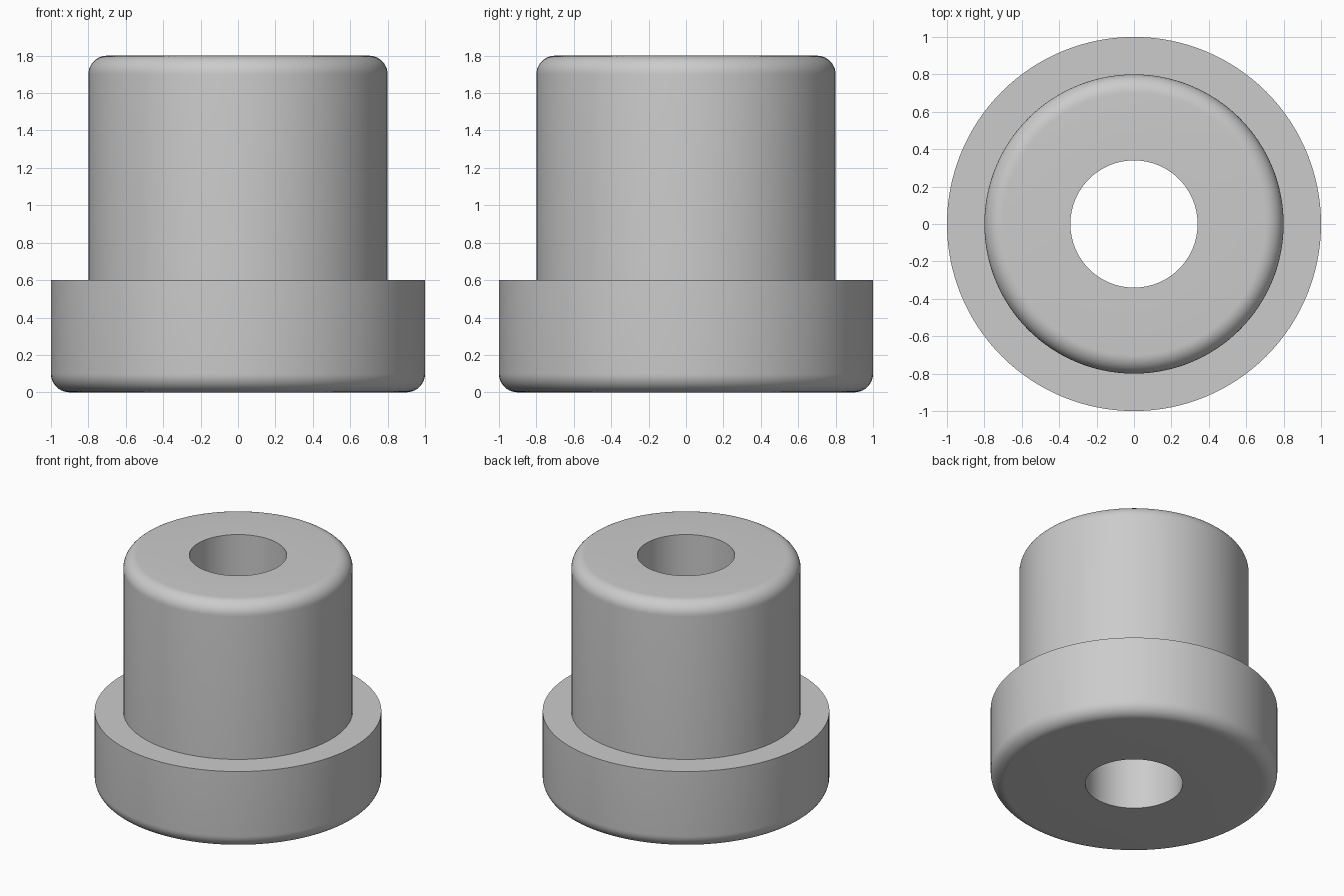
import bpy
import bmesh
from math import cos, sin, pi, radians

SEGMENTS = 128
BORE, BARREL, FLANGE = 0.34, 0.8, 1.0
FLANGE_TOP, HEIGHT, FILLET = 0.6, 1.8, 0.1

cube = bpy.data.objects.get("Cube")
if cube:
    bpy.data.objects.remove(cube, do_unlink=True)


def arc(cx, cz, radius, start, end, steps=10):
    """Points of a fillet in the radius-height plane."""
    angles = [radians(start + (end - start) * i / steps) for i in range(steps + 1)]
    return [(cx + radius * cos(a), cz + radius * sin(a)) for a in angles]


def lathe(name, profile, material):
    """Revolve a closed radius-height profile around the z axis."""
    bm = bmesh.new()
    rings = []
    for r, z in profile:
        rings.append([bm.verts.new((r * cos(2 * pi * i / SEGMENTS),
                                    r * sin(2 * pi * i / SEGMENTS), z))
                      for i in range(SEGMENTS)])
    for k, ring in enumerate(rings):
        above = rings[(k + 1) % len(rings)]
        for i in range(SEGMENTS):
            j = (i + 1) % SEGMENTS
            bm.faces.new((ring[i], ring[j], above[j], above[i]))
    bmesh.ops.recalc_face_normals(bm, faces=bm.faces)
    mesh = bpy.data.meshes.new(name)
    bm.to_mesh(mesh)
    bm.free()
    mesh.materials.append(material)
    obj = bpy.data.objects.new(name, mesh)
    bpy.context.collection.objects.link(obj)
    bpy.ops.object.select_all(action='DESELECT')
    obj.select_set(True)
    bpy.context.view_layer.objects.active = obj
    bpy.ops.object.shade_smooth_by_angle(angle=radians(30))
    return obj


# Plain grey material
grey = bpy.data.materials.new("light_grey")
grey.use_nodes = True
colour = (0.6, 0.6, 0.6, 1.0)
grey.diffuse_color = colour
grey.node_tree.nodes["Principled BSDF"].inputs["Base Color"].default_value = colour

# Flanged bushing: rounded flange foot, shoulder, barrel with rounded rim, bore
profile = [(BORE, 0.0)]
profile += arc(FLANGE - FILLET, FILLET, FILLET, -90, 0)
profile += [(FLANGE, FLANGE_TOP), (BARREL, FLANGE_TOP)]
profile += arc(BARREL - FILLET, HEIGHT - FILLET, FILLET, 0, 90)
profile += [(BORE, HEIGHT)]
lathe("flanged_bushing", profile, grey)
